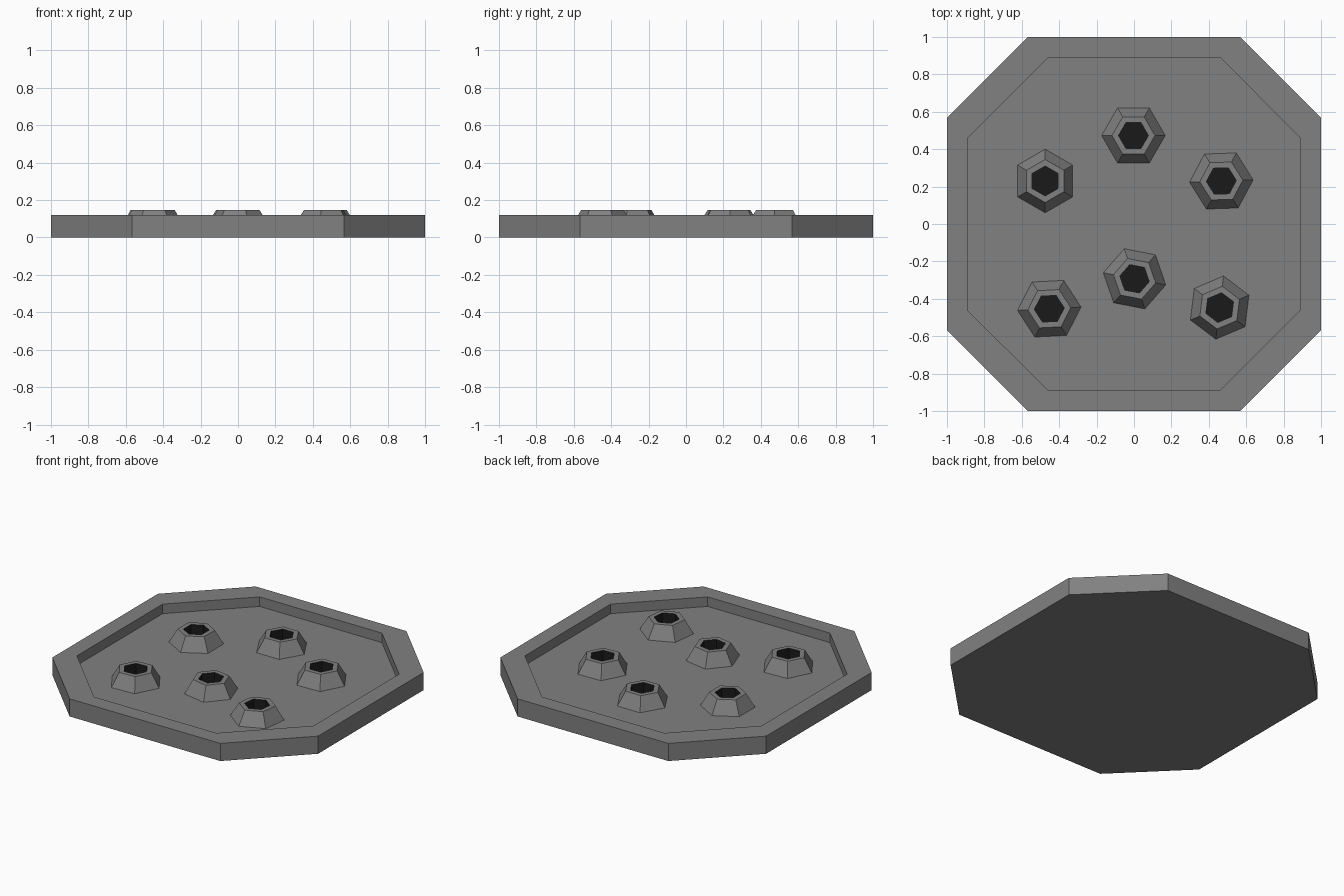
import bpy
import bmesh
from math import sin, cos, radians

if "Cube" in bpy.data.objects:
    bpy.data.objects.remove(bpy.data.objects["Cube"])

FLOOR, RIM, TOP = 0.055, 0.12, 0.146


def material(name, v):
    m = bpy.data.materials.new(name)
    m.diffuse_color = (v, v, v, 1)
    m.use_nodes = True
    m.node_tree.nodes["Principled BSDF"].inputs["Base Color"].default_value = m.diffuse_color
    return m


grey = material("dark_grey", 0.22)
dark = material("socket_black", 0.01)


def loft(name, rings, caps, dark_from=99):
    """Bridge successive rings of points; caps = (close first, close last)."""
    bm = bmesh.new()
    loops = [[bm.verts.new(p) for p in ring] for ring in rings]
    n = len(loops[0])
    for i, (a, b) in enumerate(zip(loops, loops[1:])):
        for k in range(n):
            j = (k + 1) % n
            f = bm.faces.new((a[k], a[j], b[j], b[k]))
            f.material_index = int(i >= dark_from)
    if caps[0]:
        bm.faces.new(loops[0][::-1])
    if caps[1]:
        bm.faces.new(loops[-1]).material_index = int(dark_from < 99)
    me = bpy.data.meshes.new(name)
    me.materials.append(grey)
    me.materials.append(dark)
    bm.to_mesh(me)
    bm.free()
    ob = bpy.data.objects.new(name, me)
    bpy.context.collection.objects.link(ob)
    return ob


def octagon(a, b, z):
    return [(x, y, z) for x, y in ((a, -b), (a, b), (b, a), (-b, a),
                                   (-a, b), (-a, -b), (-b, -a), (b, -a))]


def hexagon(r, z):
    return [(r * cos(radians(60 * k)), r * sin(radians(60 * k)), z)
            for k in range(6)]


# Octagonal tray with a recessed floor
loft("tray", [octagon(1, 0.567, 0), octagon(1, 0.567, RIM),
              octagon(0.89, 0.46, RIM), octagon(0.89, 0.46, FLOOR)],
     (True, True))

# Hexagonal tapered studs with dark sockets: x, y, rotation
studs = [(-0.003, 0.473, 0), (-0.475, 0.23, 30), (0.467, 0.23, 2),
         (-0.453, -0.453, 3), (0.003, -0.293, -11), (0.458, -0.447, 23)]
for i, (x, y, rot) in enumerate(studs, 1):
    stud = loft(f"stud_{i}", [hexagon(0.17, FLOOR), hexagon(0.115, TOP),
                              hexagon(0.08, TOP), hexagon(0.08, FLOOR + 0.003)],
                (False, True), dark_from=2)
    stud.location = (x, y, 0)
    stud.rotation_euler.z = radians(rot)
